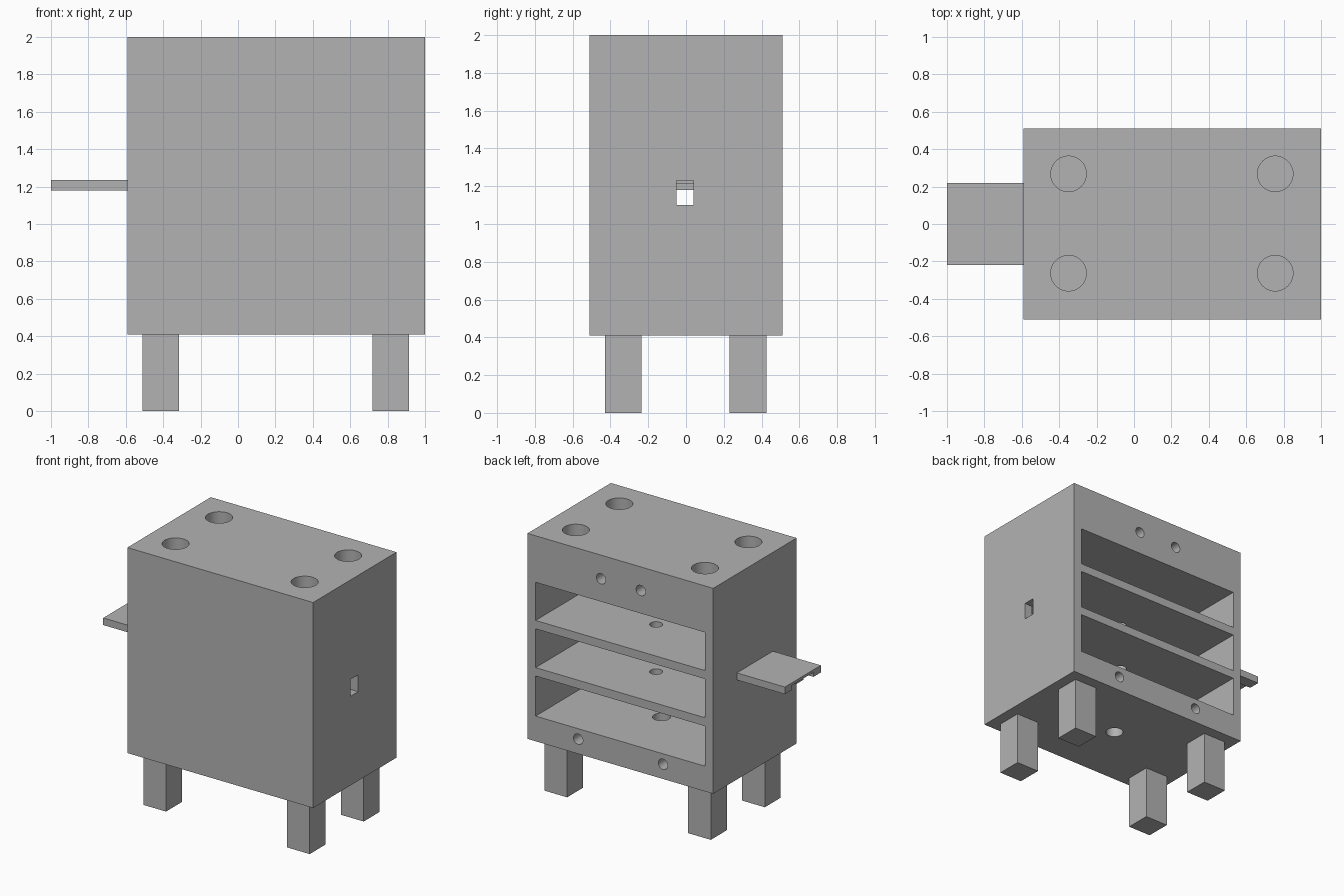
import bpy
import math

old = bpy.data.objects.get("Cube")
if old:
    bpy.data.objects.remove(old, do_unlink=True)

grey = bpy.data.materials.new("plain grey")
grey.use_nodes = True
grey.diffuse_color = (0.45, 0.45, 0.45, 1)
grey.node_tree.nodes["Principled BSDF"].inputs["Base Color"].default_value = (0.45, 0.45, 0.45, 1)


def box(name, x, y, z):
    """Axis-aligned box from (min, max) ranges."""
    mid = [(a + b) / 2 for a, b in (x, y, z)]
    bpy.ops.mesh.primitive_cube_add(size=1, location=mid)
    ob = bpy.context.object
    ob.name = name
    ob.scale = [b - a for a, b in (x, y, z)]
    bpy.ops.object.transform_apply(location=False, rotation=False, scale=True)
    ob.data.materials.append(grey)
    return ob


def rod(name, centre, radius, depth, along_y=False):
    """Round cutter, upright or lying along y."""
    turn = (math.pi / 2, 0, 0) if along_y else (0, 0, 0)
    bpy.ops.mesh.primitive_cylinder_add(vertices=48, radius=radius, depth=depth,
                                        location=centre, rotation=turn)
    ob = bpy.context.object
    ob.name = name
    ob.data.materials.append(grey)
    return ob


# Cabinet body
body = box("cabinet_body", (-0.59, 1.0), (-0.51, 0.51), (0.41, 2.0))
cutters = []

# Three shelf compartments, open at the back
for low, high in ((0.605, 0.915), (0.98, 1.28), (1.345, 1.64)):
    cutters.append(box("compartment_cutter", (-0.52, 0.93), (-0.44, 0.6), (low, high)))

# Round sockets in the top
for x in (-0.35, 0.755):
    for y in (-0.263, 0.268):
        cutters.append(rod("socket_cutter", (x, y, 2.0), 0.095, 0.4))

# Small screw holes in the back edge
for x, z in ((0.37, 1.817), (0.03, 1.817), (0.566, 0.524), (-0.16, 0.524)):
    cutters.append(rod("screw_hole_cutter", (x, 0.51, z), 0.04, 0.4, True))

# Cable holes through the shelves and the floor
for z, y, radius, depth in ((1.3125, 0.08, 0.046, 0.12), (0.9475, 0.08, 0.046, 0.12),
                            (0.5, 0.015, 0.063, 0.3)):
    cutters.append(rod("cable_hole_cutter", (0.2, y, z), radius, depth))

# Slot through each side wall
for x in ((-0.66, -0.45), (0.86, 1.1)):
    cutters.append(box("slot_cutter", x, (-0.05, 0.04), (1.10, 1.23)))

for cutter in cutters:
    cutter.hide_render = True
    bpy.context.view_layer.objects.active = body
    mod = body.modifiers.new("cut", "BOOLEAN")
    mod.operation = "DIFFERENCE"
    mod.solver = "EXACT"
    mod.object = cutter
    bpy.ops.object.modifier_apply(modifier=mod.name)
    bpy.data.objects.remove(cutter, do_unlink=True)

bpy.ops.object.select_all(action="DESELECT")
body.select_set(True)
bpy.context.view_layer.objects.active = body
bpy.ops.object.shade_smooth_by_angle(angle=math.radians(30))

# Four square legs
for side, x in (("right", -0.51), ("left", 0.72)):
    for end, y in (("front", -0.43), ("back", 0.23)):
        box(f"{end}_{side}_leg", (x, x + 0.195), (y, y + 0.195), (0, 0.41))

# Side tray with rails beneath and a middle arm
box("tray_top", (-1.0, -0.59), (-0.22, 0.22), (1.215, 1.235))
for name, y in (("tray_front_rail", (-0.22, -0.13)), ("tray_back_rail", (0.13, 0.22))):
    box(name, (-1.0, -0.59), y, (1.18, 1.215))
box("tray_arm", (-0.97, -0.52), (-0.05, 0.04), (1.18, 1.215))
